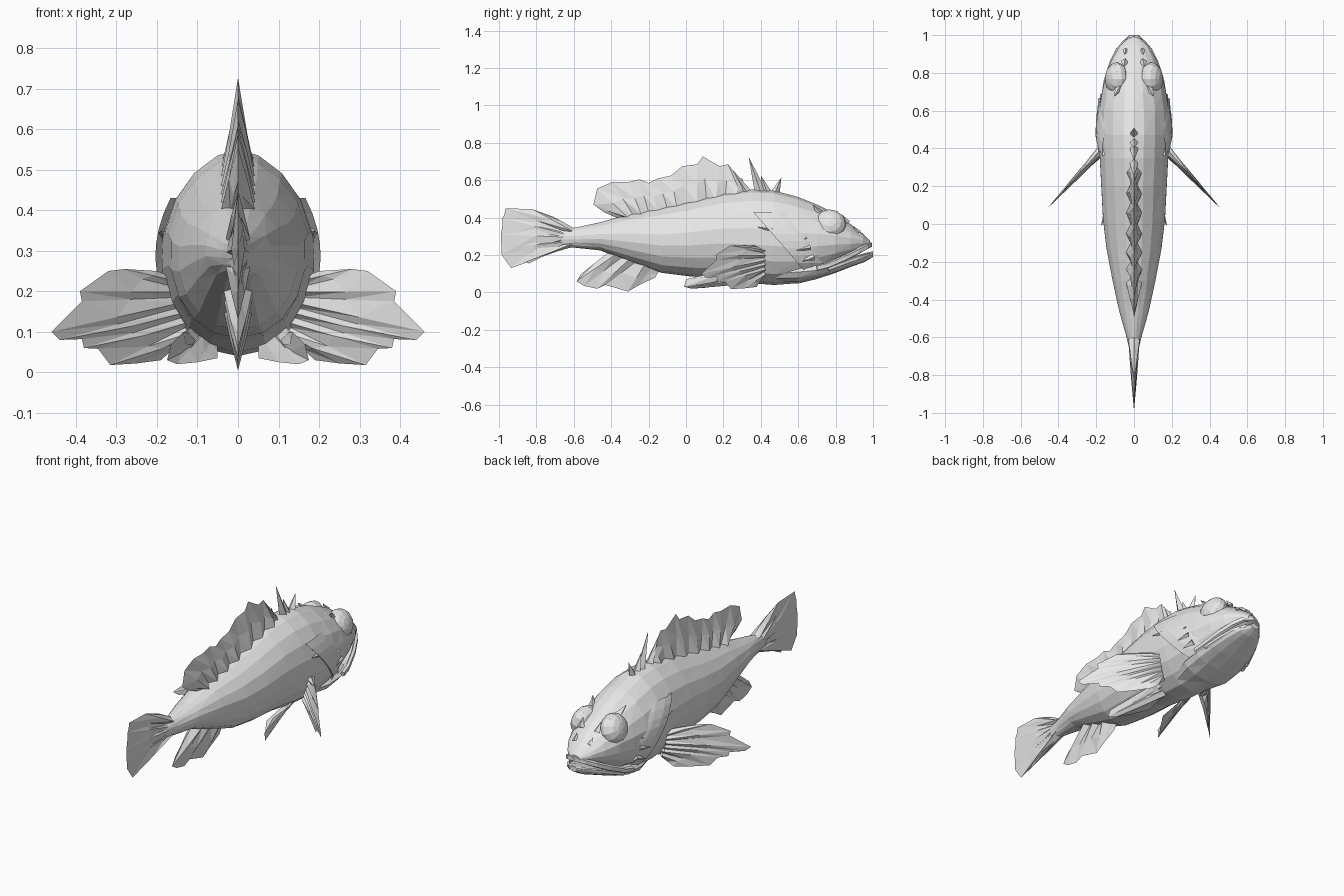
import bpy, bmesh, math
from mathutils import Vector

if "Cube" in bpy.data.objects:
    bpy.data.objects.remove(bpy.data.objects["Cube"])

grey = bpy.data.materials.new("plain_grey")
grey.diffuse_color = (0.8, 0.8, 0.8, 1)
grey.use_nodes = True
grey.node_tree.nodes["Principled BSDF"].inputs["Base Color"].default_value = grey.diffuse_color


def make(name, verts, faces):
    """Mesh object with outward normals and flat facets."""
    bm = bmesh.new()
    vs = [bm.verts.new(v) for v in verts]
    for f in faces:
        bm.faces.new([vs[i] for i in f])
    bmesh.ops.remove_doubles(bm, verts=bm.verts, dist=1e-5)
    bmesh.ops.recalc_face_normals(bm, faces=bm.faces)
    me = bpy.data.meshes.new(name)
    bm.to_mesh(me)
    bm.free()
    me.materials.append(grey)
    ob = bpy.data.objects.new(name, me)
    bpy.context.collection.objects.link(ob)
    return ob


def section(t, top, bottom, w):
    c, s = math.cos(t), math.sin(t)
    k = 1.2 if s > 0 else 0.95
    x = math.copysign(abs(c) ** k, c) * w
    return x, (top + bottom) / 2 + s * (top - bottom) / 2


def loft(name, stations, n):
    verts, faces = [], []
    for j, (y, top, bottom, w) in enumerate(stations):
        for i in range(n):
            # half a facet of twist on alternate rings gives a faceted skin
            x, z = section(math.tau * i / n + math.pi / 2, top, bottom, w)
            verts.append((x, y, z))
    for j in range(len(stations) - 1):
        for i in range(n):
            a, b = j * n + i, j * n + (i + 1) % n
            c, d = b + n, a + n
            if (i + j) % 2:
                faces += [(a, b, c), (a, c, d)]
            else:
                faces += [(a, b, d), (b, c, d)]
    faces += [tuple(range(n)), tuple(range(len(verts) - n, len(verts)))]
    return make(name, verts, faces)


def fin(name, base, tips, normal, thick):
    """Pleated fin: thick rays alternate with thin webs, sharp outer edge."""
    n = Vector(normal).normalized()
    verts, faces = [], []
    m = len(base)
    for i, (b, t) in enumerate(zip(base, tips)):
        b, t = Vector(b), Vector(t)
        k = 0 if i in (0, m - 1) else thick * (1 if i % 2 else 0.45)
        mid = b.lerp(t, 0.5)
        verts += [b + n * k, mid + n * k * 0.55, t, mid - n * k * 0.55, b - n * k]
    for i in range(m - 1):
        for r in range(4):
            a, b = i * 5 + r, i * 5 + r + 1
            faces += [(a, b, b + 5), (a, b + 5, a + 5)]
    return make(name, verts, faces)


def spike(name, base, tip, r, sides=4):
    base, tip = Vector(base), Vector(tip)
    q = (tip - base).to_track_quat('Z', 'Y')
    ring = [base + q @ Vector((r * math.cos(math.tau * i / sides),
                               r * math.sin(math.tau * i / sides), 0)) for i in range(sides)]
    faces = [(i, (i + 1) % sides, sides) for i in range(sides)] + [tuple(range(sides))]
    return make(name, ring + [tip], faces)


def flat(points):
    return [(0, y, z) for y, z in points]


def side(points, s):
    return [(s * x, y, z) for x, y, z in points]


# Body and upper head: y, top, bottom, half width
BODY = [(-.72, .325, .25, .012), (-.6, .345, .24, .04), (-.46, .375, .225, .08),
        (-.3, .42, .165, .115), (-.13, .455, .105, .148), (.03, .49, .085, .167),
        (.2, .53, .075, .176), (.35, .55, .05, .184), (.47, .545, .04, .19),
        (.6, .51, .05, .188), (.7, .47, .09, .172), (.8, .42, .14, .148),
        (.88, .365, .185, .115), (.945, .315, .225, .075), (.985, .275, .245, .03)]
loft("body", BODY, 18)


def half_width(y, z):
    for a, b in zip(BODY, BODY[1:]):
        if a[0] <= y <= b[0]:
            f = (y - a[0]) / (b[0] - a[0])
            top, bot, w = [p + (q - p) * f for p, q in zip(a[1:], b[1:])]
            s = max(-1, min(1, (2 * z - top - bot) / (top - bot)))
            return w * math.cos(math.asin(s)) ** (1.2 if s > 0 else 0.95)


# Lower jaw
loft("lower_jaw", [(.45, .15, .05, .1), (.6, .17, .048, .15), (.7, .165, .072, .153),
                   (.8, .17, .105, .138), (.89, .19, .14, .105), (.955, .21, .163, .072),
                   (1.0, .22, .19, .025)], 12)

# Lips: five sided tubes swept round the mouth
for name, path, r in (
        ("upper_lip", [(0, .985, .255), (.05, .965, .245), (.088, .92, .22),
                       (.122, .85, .185), (.15, .76, .145), (.16, .7, .13)], .017),
        ("lower_lip", [(0, .992, .205), (.045, .972, .2), (.085, .92, .185),
                       (.12, .84, .155), (.145, .76, .125)], .012)):
    path = side(path[:0:-1], -1) + path
    verts, faces = [], []
    for j, p in enumerate(path):
        d = Vector(path[min(j + 1, len(path) - 1)]) - Vector(path[max(j - 1, 0)])
        out = d.cross(Vector((0, 0, 1))).normalized()
        up = out.cross(d).normalized()
        for i in range(5):
            t = math.tau * i / 5
            verts.append(Vector(p) + out * r * .7 * math.cos(t) + up * r * math.sin(t))
    for j in range(len(path) - 1):
        for i in range(5):
            a, b = j * 5 + i, j * 5 + (i + 1) % 5
            faces.append((a, b, b + 5, a + 5))
    faces += [tuple(range(5)), tuple(range(len(verts) - 5, len(verts)))]
    make(name, verts, faces)

# Dorsal fin with tall first spines
base = [(.33, .53), (.27, .52), (.21, .51), (.16, .5), (.11, .49), (.06, .48), (.0, .47),
        (-.05, .46), (-.1, .45), (-.15, .44), (-.2, .43), (-.24, .42), (-.28, .41),
        (-.31, .4), (-.33, .4), (-.35, .39)]
tips = [(.3, .61), (.285, .61), (.225, .685), (.18, .675), (.09, .727), (.06, .685),
        (-.02, .675), (-.08, .625), (-.15, .61), (-.2, .585), (-.25, .605), (-.31, .59),
        (-.395, .59), (-.475, .555), (-.495, .47), (-.44, .43)]
fin("dorsal_fin", flat(base), flat(tips), (1, 0, 0), .042)
for i, (b0, b1, t) in enumerate([(.44, .37, (.335, .725)), (.47, .41, (.4, .625)),
                                 (.5, .44, (.51, .615)), (.37, .3, (.25, .655))]):
    fin(f"dorsal_spine_{i}", flat([(b0, .52), ((b0 + b1) / 2, .52), (b1, .52)]),
        flat([t, t, t]), (1, 0, 0), .025)

# Tail fin
base = [(-.6, .345), (-.61, .33), (-.62, .315), (-.62, .295), (-.62, .28), (-.61, .26), (-.6, .245)]
tips = [(-.71, .405), (-.82, .445), (-.965, .45), (-.99, .31), (-.985, .2), (-.935, .13), (-.72, .215)]
fin("tail_fin", flat(base), flat(tips), (1, 0, 0), .03)
fin("tail_fin_web", flat([(-.64, .33), (-.64, .31), (-.64, .29), (-.64, .27), (-.64, .255)]),
    flat([(-.95, .45), (-.98, .4), (-.985, .3), (-.98, .24), (-.84, .155)]), (1, 0, 0), .024)

# Anal fin
base = [(-.42, .21), (-.38, .2), (-.34, .19), (-.3, .18), (-.26, .17), (-.22, .15), (-.18, .14), (-.14, .12)]
tips = [(-.56, .1), (-.585, .06), (-.545, .035), (-.475, .02), (-.43, .04), (-.31, .005), (-.25, .04), (-.165, .08)]
fin("anal_fin", flat(base), flat(tips), (1, 0, 0), .035)

# Paired parts
for s, tag in ((1, "right"), (-1, "left")):
    # Pectoral fin fans out backwards from behind the gill
    outline = [(.2, .25), (.28, .255), (.32, .25), (.39, .2), (.385, .175), (.46, .1), (.44, .08),
               (.385, .082), (.38, .06), (.345, .058), (.315, .018), (.25, .022), (.19, .03)]
    tips = [(x, .4 - (x - .17) * 1.1, z) for x, z in outline]
    n = len(tips) - 1
    base = [(.16 - .03 * (i / n) ** 2, .41, .235 - .15 * i / n) for i in range(n + 1)]
    fin("pectoral_fin_" + tag, side(base, s), side(tips, s), (s * .74, .67, 0), .024)

    # Pelvic fin
    base = [(.12, .32, .1), (.105, .33, .09), (.09, .34, .08), (.075, .34, .07), (.06, .34, .065), (.05, .33, .065)]
    tips = [(.135, .12, .1), (.165, .0, .07), (.175, -.01, .03), (.15, .03, .02), (.1, .1, .025), (.05, .18, .035)]
    fin("pelvic_fin_" + tag, side(base, s), side(tips, s), (s * .5, 0, .85), .025)

    # Gill cover: shell following the body with a raised rear rim
    rows = 9
    verts, faces = [], []
    for i in range(rows):
        z = .43 - .31 * i / (rows - 1)
        rim = .36 + (.43 - z) * .87
        for dy, off in ((.015, -.015), (0, .014), (.06, .012), (.13, .004), (.2, -.008)):
            y = min(rim + dy, .8)
            verts.append((s * (half_width(y, z) + off), y, z))
    for i in range(rows - 1):
        for j in range(4):
            a = i * 5 + j
            faces.append((a, a + 1, a + 6, a + 5))
    make("gill_cover_" + tag, verts, faces)

    # Eye and the heavy lid ridge above it
    bpy.ops.mesh.primitive_uv_sphere_add(segments=12, ring_count=8, radius=1,
                                         location=(s * .092, .768, .365),
                                         rotation=(0, s * math.radians(70), 0))
    eye = bpy.context.object
    eye.name = "eye_" + tag
    eye.scale = (.082, .088, .06)
    eye.data.materials.append(grey)

    # Head and cheek spines
    for i, (b, t, r) in enumerate([
            ((.08, .72, .42), (.105, .675, .47), .022),
            ((.05, .86, .37), (.055, .83, .42), .02),
            ((.045, .92, .32), (.05, .895, .355), .016),
            ((.165, .64, .29), (.19, .56, .285), .02),
            ((.17, .66, .24), (.195, .59, .225), .02),
            ((.16, .68, .19), (.185, .62, .165), .02),
            ((.18, .46, .34), (.19, .38, .35), .018)]):
        spike(f"head_spine_{tag}_{i}", *side([b, t], s), r)
